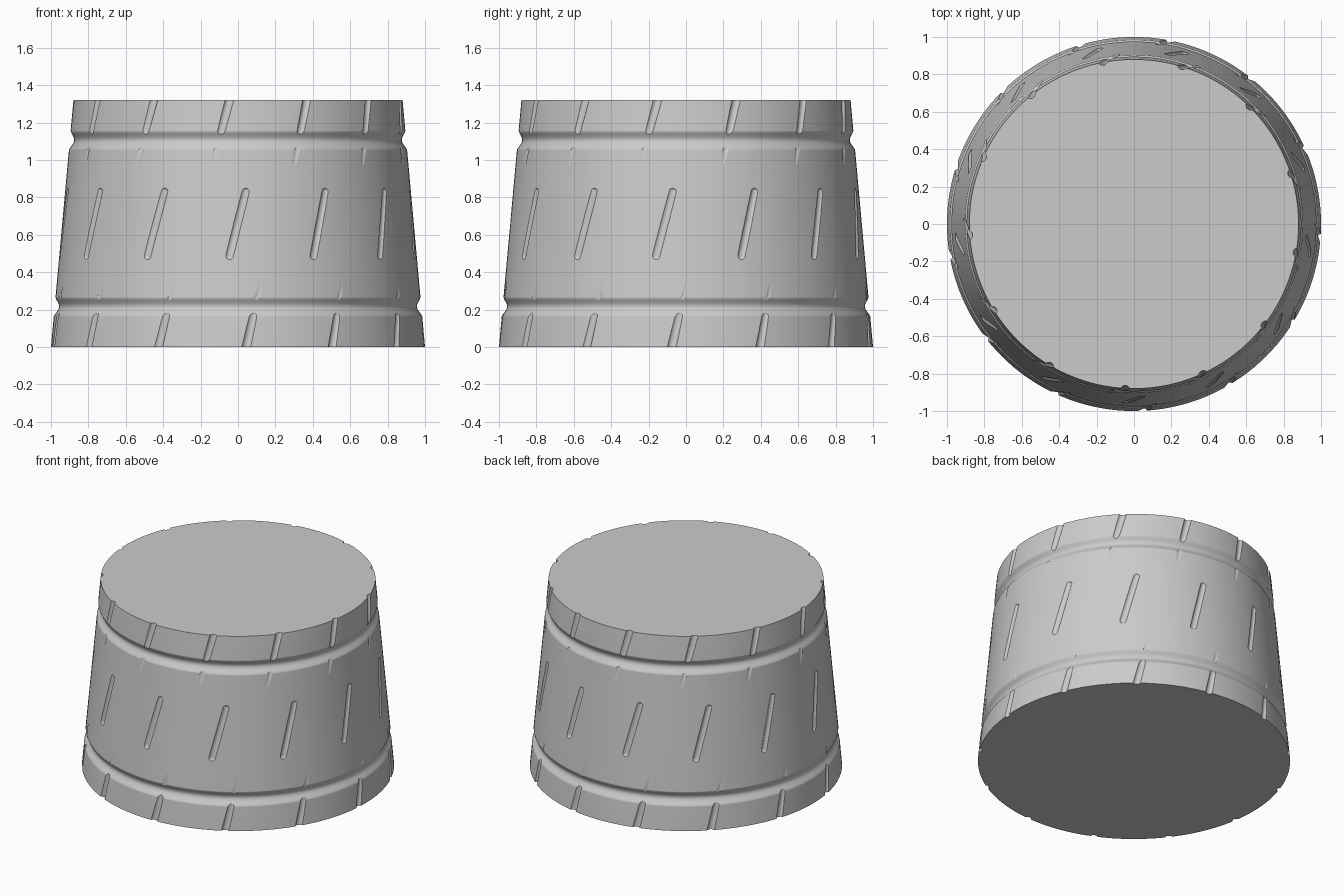
import bpy, bmesh, math
from mathutils import Vector

cube = bpy.data.objects.get("Cube")
if cube:
    bpy.data.objects.remove(cube)

HEIGHT, SLOTS, TUBE = 1.32, 13, 0.026


def cone_radius(z):
    return 1.0 - 0.12 * z / HEIGHT


def new_object(name, bm):
    mesh = bpy.data.meshes.new(name)
    bm.to_mesh(mesh)
    bm.free()
    obj = bpy.data.objects.new(name, mesh)
    bpy.context.collection.objects.link(obj)
    return obj


# Tapered solid drum with two rounded ring grooves, spun from a profile
profile = [(cone_radius(0), 0.0)]
for centre in (0.215, 1.105):
    for i in range(17):
        t = i / 8 - 1
        z = centre + 0.052 * t
        dip = 0.024 * math.cos(t * math.pi / 2) ** 1.5 if abs(t) < 1 else 0
        profile.append((cone_radius(z) - dip, z))
profile.append((cone_radius(HEIGHT), HEIGHT))

bm = bmesh.new()
verts = [bm.verts.new((r, 0, z)) for r, z in profile]
edges = [bm.edges.new(pair) for pair in zip(verts, verts[1:])]
bmesh.ops.spin(bm, geom=verts + edges, cent=(0, 0, 0), axis=(0, 0, 1),
               angle=math.tau, steps=144, use_duplicate=False)
bmesh.ops.remove_doubles(bm, verts=bm.verts, dist=0.0001)
bmesh.ops.holes_fill(bm, edges=[e for e in bm.edges if e.is_boundary], sides=0)
bmesh.ops.recalc_face_normals(bm, faces=bm.faces)
drum = new_object("drum", bm)


# Slanted slots, cut by capsules that lean around the drum
def on_drum(degrees, z, depth):
    a = math.radians(degrees - 90)
    r = cone_radius(z) - depth + TUBE
    return Vector((r * math.cos(a), r * math.sin(a), z))


def add_capsule(bm, start, end):
    axis = end - start
    ball = bmesh.ops.create_uvsphere(bm, u_segments=20, v_segments=10, radius=TUBE)["verts"]
    turn = axis.to_track_quat('Z', 'Y')
    for v in ball:
        base = end if v.co.z > 0.001 else start
        v.co = base + turn @ v.co


# Each row: (degrees, height, depth) at the lower and the upper end
rows = [((1.9, -0.05, 0.018), (7.0, 0.34, 0.003)),
        ((-2.7, 0.49, 0.011), (2.5, 0.83, 0.011)),
        ((-8.4, 0.985, 0.003), (-2.2, 1.37, 0.018))]
bm = bmesh.new()
for k in range(SLOTS):
    turn = k * 360 / SLOTS
    for low, high in rows:
        add_capsule(bm, on_drum(low[0] + turn, *low[1:]), on_drum(high[0] + turn, *high[1:]))
bmesh.ops.recalc_face_normals(bm, faces=bm.faces)
cutter = new_object("slot_cutter", bm)
cutter.hide_render = True

bpy.ops.object.select_all(action='DESELECT')
drum.select_set(True)
bpy.context.view_layer.objects.active = drum
cut = drum.modifiers.new("slots", 'BOOLEAN')
cut.operation = 'DIFFERENCE'
cut.solver = 'EXACT'
cut.object = cutter
bpy.ops.object.modifier_apply(modifier=cut.name)
bpy.data.objects.remove(cutter)

# Smooth sides with crisp rims and slot edges
bpy.ops.object.shade_smooth_by_angle(angle=math.radians(30))
drum.modifiers.new("clean_shading", 'WEIGHTED_NORMAL').keep_sharp = True

# Plain grey finish
grey = bpy.data.materials.new("light_grey")
grey.use_nodes = True
colour = (0.6, 0.6, 0.6, 1)
grey.diffuse_color = colour
grey.node_tree.nodes["Principled BSDF"].inputs["Base Color"].default_value = colour
drum.data.materials.clear()
drum.data.materials.append(grey)
